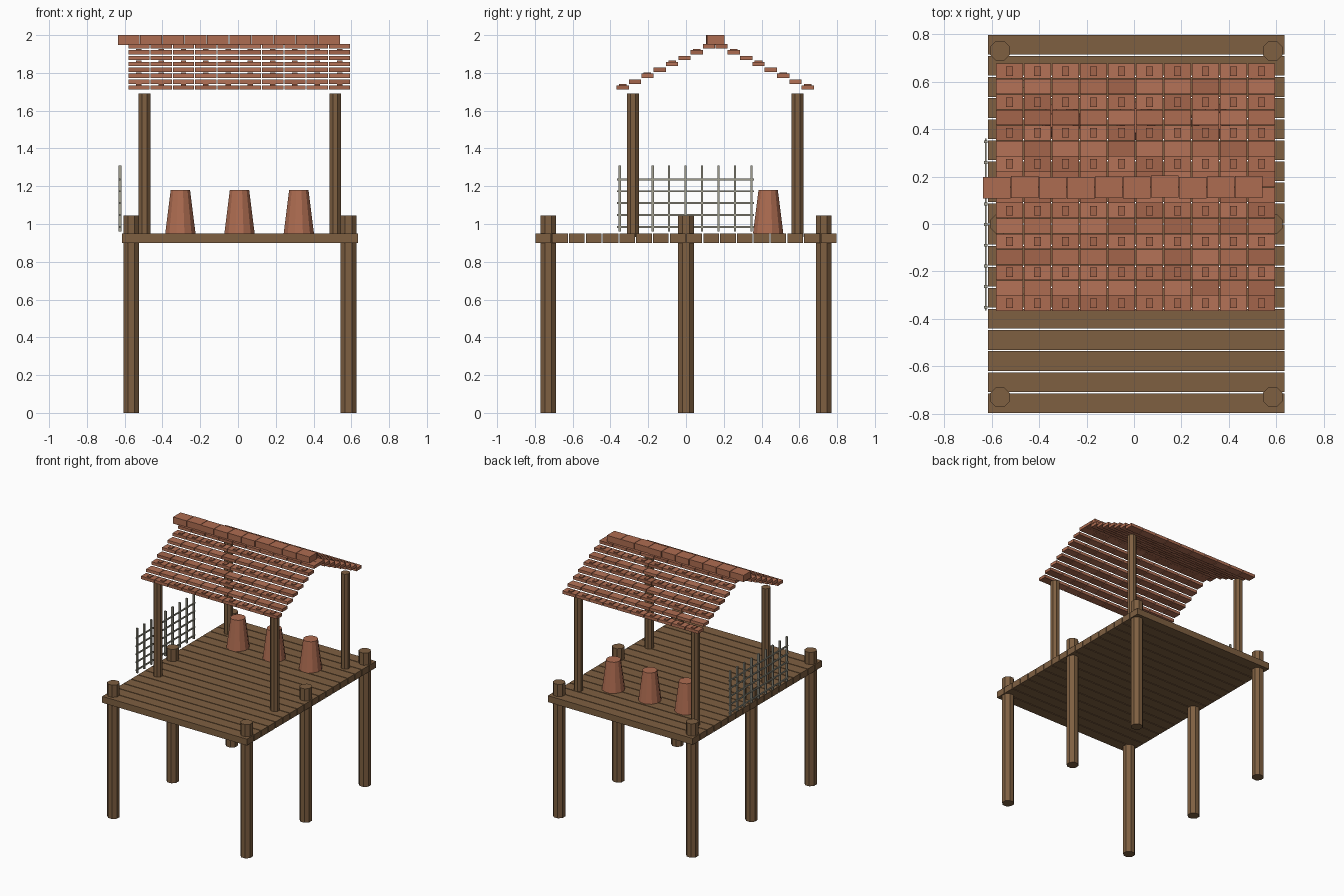
import bpy, bmesh, math, random
from mathutils import Matrix, Vector

if "Cube" in bpy.data.objects:
    bpy.data.objects.remove(bpy.data.objects["Cube"])

random.seed(4)


def material(name, rgb):
    m = bpy.data.materials.new(name)
    m.diffuse_color = (*rgb, 1)
    m.use_nodes = True
    m.node_tree.nodes["Principled BSDF"].inputs["Base Color"].default_value = m.diffuse_color
    return m


wood = material("wood", (0.21, 0.115, 0.053))
clay = material("clay", (0.42, 0.15, 0.082))
clay_light = material("light_clay", (0.46, 0.17, 0.095))
clay_dark = material("dark_clay", (0.37, 0.13, 0.07))
rod = material("weathered_rod", (0.36, 0.35, 0.28))


def finish(name, bm, *mats):
    mesh = bpy.data.meshes.new(name)
    bm.to_mesh(mesh)
    bm.free()
    for m in mats:
        mesh.materials.append(m)
    ob = bpy.data.objects.new(name, mesh)
    bpy.context.collection.objects.link(ob)
    return ob


def box(bm, lo, hi, mat=0):
    lo, hi = Vector(lo), Vector(hi)
    mx = Matrix.Translation((lo + hi) / 2) @ Matrix.Diagonal((*(hi - lo), 1))
    verts = bmesh.ops.create_cube(bm, size=1, matrix=mx)["verts"]
    for f in {f for v in verts for f in v.link_faces}:
        f.material_index = mat


def column(bm, x, y, z0, z1, r0, r1, sides):
    mx = Matrix.Translation((x, y, (z0 + z1) / 2)) @ Matrix.Rotation(math.pi / sides, 4, "Z")
    bmesh.ops.create_cone(bm, cap_ends=True, segments=sides, radius1=r0, radius2=r1,
                          depth=z1 - z0, matrix=mx)


# Deck planks
bm = bmesh.new()
pitch = 1.6 / 18
for i in range(18):
    y = -0.797 + i * pitch
    box(bm, (-0.615, y, 0.90), (0.635, y + pitch - 0.006, 0.95))
finish("deck_planks", bm, wood)

# Stilts under the deck
bm = bmesh.new()
for x in (-0.565, 0.585):
    for y in (-0.73, 0, 0.73):
        column(bm, x, y, 0, 1.045, 0.045, 0.045, 8)
finish("stilts", bm, wood)

# Roof posts
bm = bmesh.new()
for x in (-0.495, 0.515):
    for y in (-0.28, 0.59):
        column(bm, x, y, 0.93, 1.69, 0.034, 0.034, 8)
finish("roof_posts", bm, wood)

# Upturned pots
for i, x in enumerate((-0.305, 0.008, 0.322)):
    bm = bmesh.new()
    column(bm, x, 0.435, 0.95, 1.18, 0.083, 0.053, 12)
    finish(f"pot_{i + 1}", bm, clay)

# Lattice fence
bm = bmesh.new()
for i in range(9):
    y = -0.351 + i * 0.0872
    box(bm, (-0.632, y - 0.006, 0.96), (-0.618, y + 0.006, 1.31))
for i in range(5):
    z = 0.985 + i * 0.0628
    box(bm, (-0.629, -0.365, z - 0.005), (-0.621, 0.36, z + 0.005))
finish("lattice_fence", bm, rod)

# Stepped roof tiles on both slopes, with small pegs on every other row
RIDGE, COL = 0.155, 0.118
for side, name in ((-1, "front"), (1, "back")):
    tiles, pegs = bmesh.new(), bmesh.new()
    for c in range(10):
        x = -0.581 + c * COL
        for r in range(8):
            y = RIDGE + side * (0.49 - r * 0.0653)
            z = 1.7225 + r * 0.0312
            box(tiles, (x, y - 0.0325, z - 0.0115), (x + 0.113, y + 0.0325, z + 0.0115),
                random.randrange(3))
            if r % 2 == 0:
                box(pegs, (x + 0.042, y - 0.02, z - 0.008), (x + 0.071, y + 0.02, z + 0.018))
    finish(name + "_roof_tiles", tiles, clay, clay_light, clay_dark)
    finish(name + "_roof_pegs", pegs, clay_dark)

# Ridge caps
bm = bmesh.new()
for c in range(10):
    x = -0.636 + c * COL
    dy = random.uniform(-0.003, 0.003)
    box(bm, (x, RIDGE - 0.046 + dy, 1.948), (x + 0.115, RIDGE + 0.046 + dy, 2.0))
finish("ridge_caps", bm, clay)
